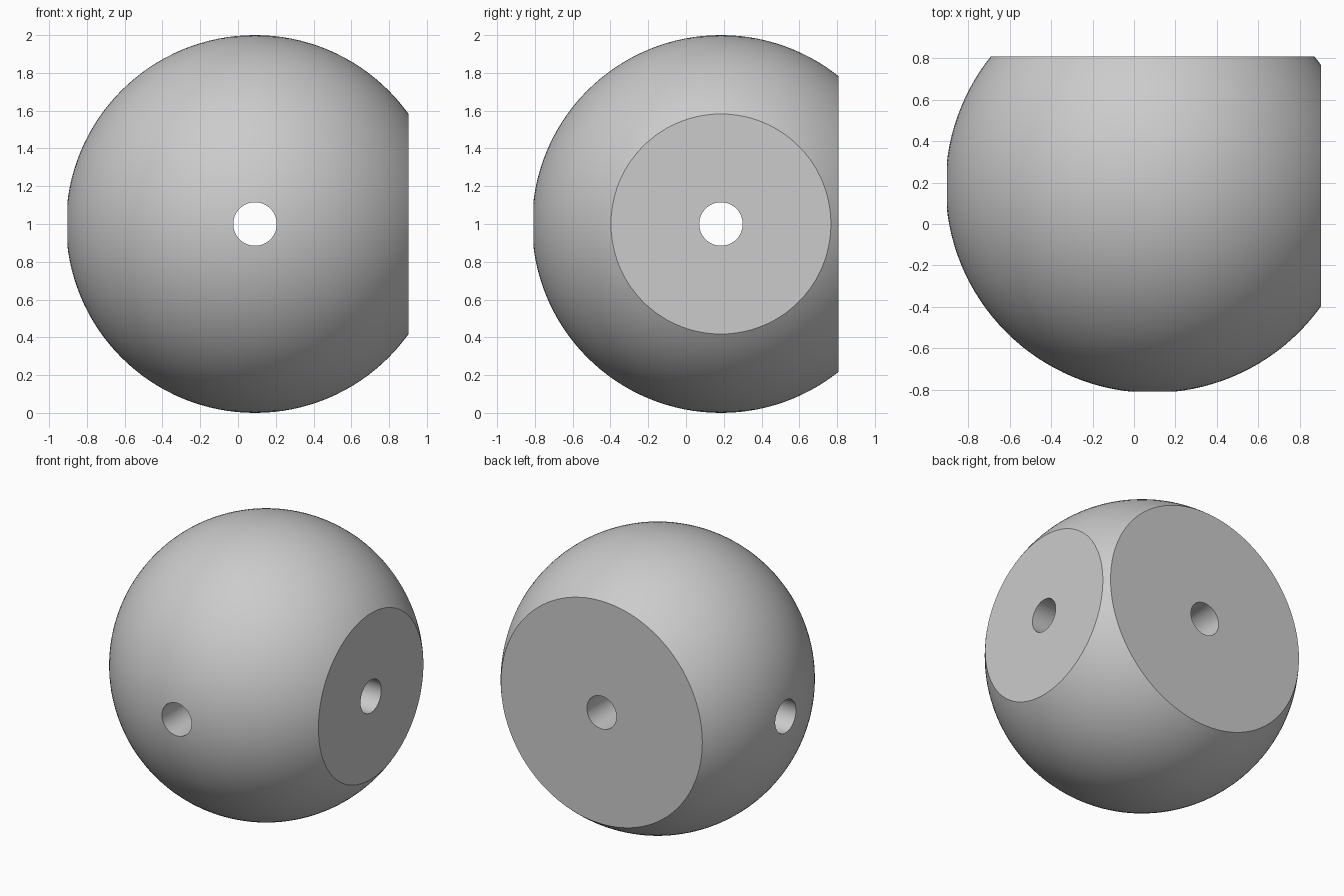
import bpy
import math
from mathutils import Vector

default_cube = bpy.data.objects.get("Cube")
if default_cube:
    bpy.data.objects.remove(default_cube, do_unlink=True)

CENTRE = Vector((0.09, 0.185, 1.0))
SIDE_FLAT, BACK_FLAT = 0.8125, 0.6226   # distance of each flat from the centre
HOLE_RADIUS = 0.115

grey = bpy.data.materials.new("light_grey")
grey.use_nodes = True
grey.diffuse_color = (0.6, 0.6, 0.6, 1)
grey.node_tree.nodes["Principled BSDF"].inputs["Base Color"].default_value = (0.6, 0.6, 0.6, 1)


def cut(body, cutter, name):
    """Subtract a hidden cutter from the body."""
    cutter.name = name
    cutter.hide_render = True
    cutter.data.materials.append(grey)
    mod = body.modifiers.new(name, 'BOOLEAN')
    mod.operation = 'DIFFERENCE'
    mod.solver = 'EXACT'
    mod.object = cutter
    bpy.context.view_layer.objects.active = body
    bpy.ops.object.modifier_apply(modifier=name)
    bpy.data.objects.remove(cutter, do_unlink=True)


# Round body
bpy.ops.mesh.primitive_uv_sphere_add(segments=128, ring_count=64, radius=1, location=CENTRE)
body = bpy.context.object
body.name = "drilled_ball"
body.data.materials.append(grey)

# Flats on the left side and the back
for name, axis, distance in (("side_flat", Vector((1, 0, 0)), SIDE_FLAT),
                             ("back_flat", Vector((0, 1, 0)), BACK_FLAT)):
    bpy.ops.mesh.primitive_cube_add(size=3, location=CENTRE + axis * (distance + 1.5))
    cut(body, bpy.context.object, name)

# Two crossing through holes, each square to a flat
for name, rotation in (("side_hole", (0, math.pi / 2, 0)),
                       ("back_hole", (math.pi / 2, 0, 0))):
    bpy.ops.mesh.primitive_cylinder_add(vertices=64, radius=HOLE_RADIUS, depth=3,
                                        location=CENTRE, rotation=rotation)
    cut(body, bpy.context.object, name)

# Smooth round surfaces with crisp rims
bpy.ops.object.select_all(action='DESELECT')
body.select_set(True)
bpy.context.view_layer.objects.active = body
bpy.ops.object.shade_smooth_by_angle(angle=math.radians(25))
